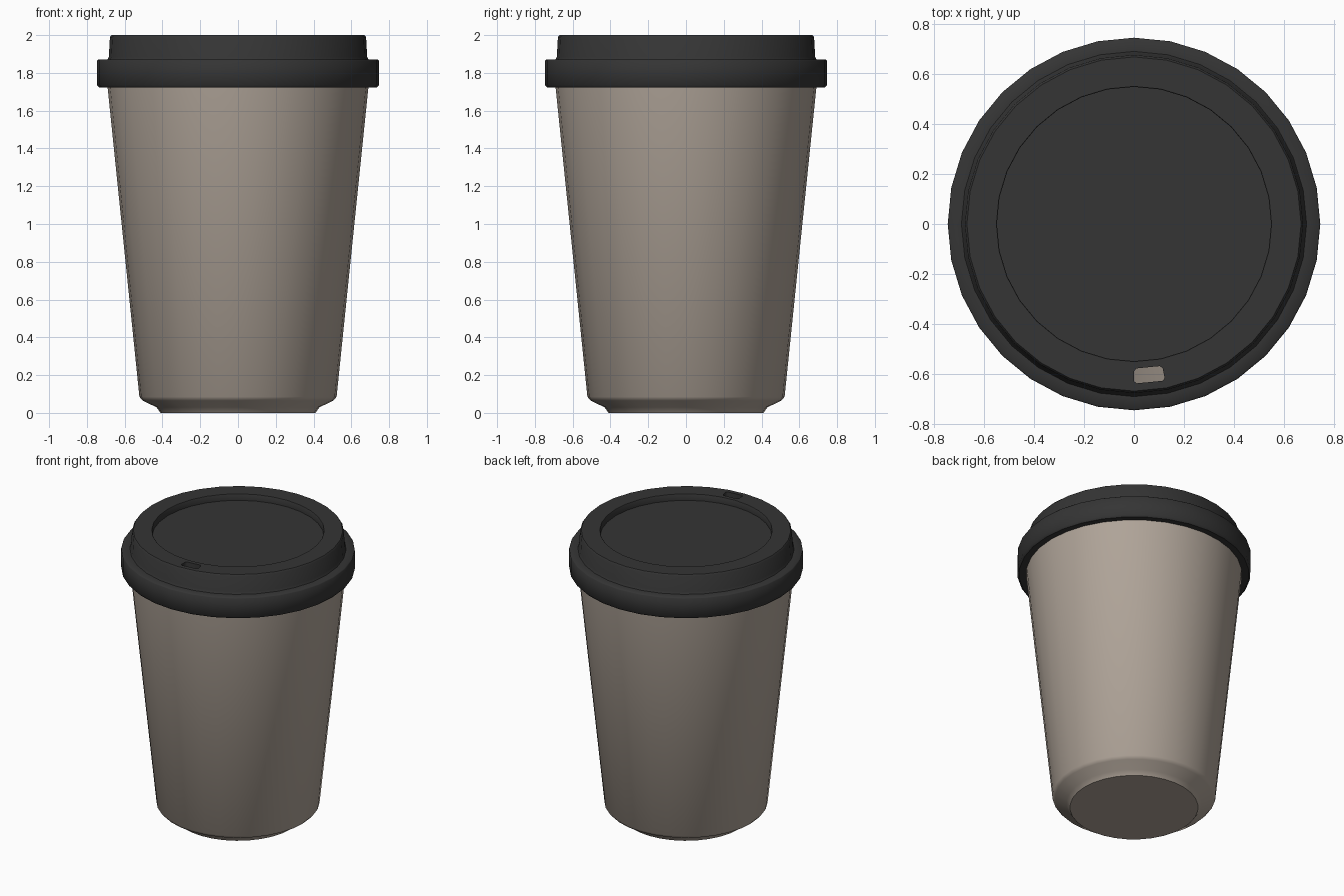
import bpy, bmesh, math
from mathutils import Vector

if "Cube" in bpy.data.objects:
    bpy.data.objects.remove(bpy.data.objects["Cube"])

SIDES = 32


def material(name, rgb):
    m = bpy.data.materials.new(name)
    m.diffuse_color = (*rgb, 1)
    m.use_nodes = True
    m.node_tree.nodes["Principled BSDF"].inputs["Base Color"].default_value = m.diffuse_color
    return m


def lathe(profile):
    """Revolve (radius, z) points around z; a zero radius closes the surface."""
    bm = bmesh.new()
    rings = []
    for r, z in profile:
        n = SIDES if r > 0 else 1
        rings.append([bm.verts.new((r * math.cos(2 * math.pi * i / SIDES),
                                    r * math.sin(2 * math.pi * i / SIDES), z))
                      for i in range(n)])
    for a, b in zip(rings, rings[1:]):
        for i in range(SIDES):
            j = (i + 1) % SIDES
            quad = [a[i % len(a)], a[j % len(a)], b[j % len(b)], b[i % len(b)]]
            bm.faces.new(list(dict.fromkeys(quad)))
    return bm


def finish(bm, name, mat, angle):
    mesh = bpy.data.meshes.new(name)
    bm.to_mesh(mesh)
    bm.free()
    ob = bpy.data.objects.new(name, mesh)
    bpy.context.collection.objects.link(ob)
    mesh.materials.append(mat)
    bpy.ops.object.select_all(action='DESELECT')
    ob.select_set(True)
    bpy.context.view_layer.objects.active = ob
    bpy.ops.object.shade_smooth_by_angle(angle=math.radians(angle))
    return ob


paper = material("warm_grey", (0.43, 0.37, 0.315))
plastic = material("black_plastic", (0.035, 0.035, 0.035))

# Cup: stepped foot, tapered outer wall, rim and inner wall
cup = lathe([(0, 0), (0.41, 0), (0.432, 0.03), (0.505, 0.065), (0.522, 0.085),
             (0.69, 1.72), (0.702, 1.84), (0.688, 1.84),
             (0.508, 0.10), (0, 0.10)])
bmesh.ops.recalc_face_normals(cup, faces=cup.faces)
finish(cup, "cup", paper, 50)

# Lid: snap ring, raised collar, flat rim and recessed top
lid = lathe([(0.689, 1.725), (0.735, 1.722), (0.747, 1.735), (0.747, 1.865),
             (0.742, 1.87), (0.692, 1.87), (0.684, 1.885), (0.678, 1.99),
             (0.67, 2.0), (0.64, 2.0), (0.58, 2.0), (0.552, 2.0),
             (0.55, 1.997), (0.55, 1.955), (0, 1.955)])

# Drinking hole: one rim panel with clipped corners, opened and walled
a = math.radians(-90 + 180 / SIDES)
centre = Vector((0.607 * math.cos(a), 0.607 * math.sin(a), 2))


def hole_face():
    return min(lid.faces, key=lambda f: (f.calc_center_median() - centre).length)


bmesh.ops.bevel(lid, geom=list(hole_face().verts), offset=0.01,
                segments=1, affect='VERTICES')
panel = hole_face()
edges = list(panel.edges)
bmesh.ops.delete(lid, geom=[panel], context='FACES_ONLY')
walls = bmesh.ops.extrude_edge_only(lid, edges=edges)["geom"]
bmesh.ops.translate(lid, vec=(0, 0, -0.04),
                    verts=[v for v in walls if isinstance(v, bmesh.types.BMVert)])
bmesh.ops.recalc_face_normals(lid, faces=lid.faces)
finish(lid, "lid", plastic, 50)
